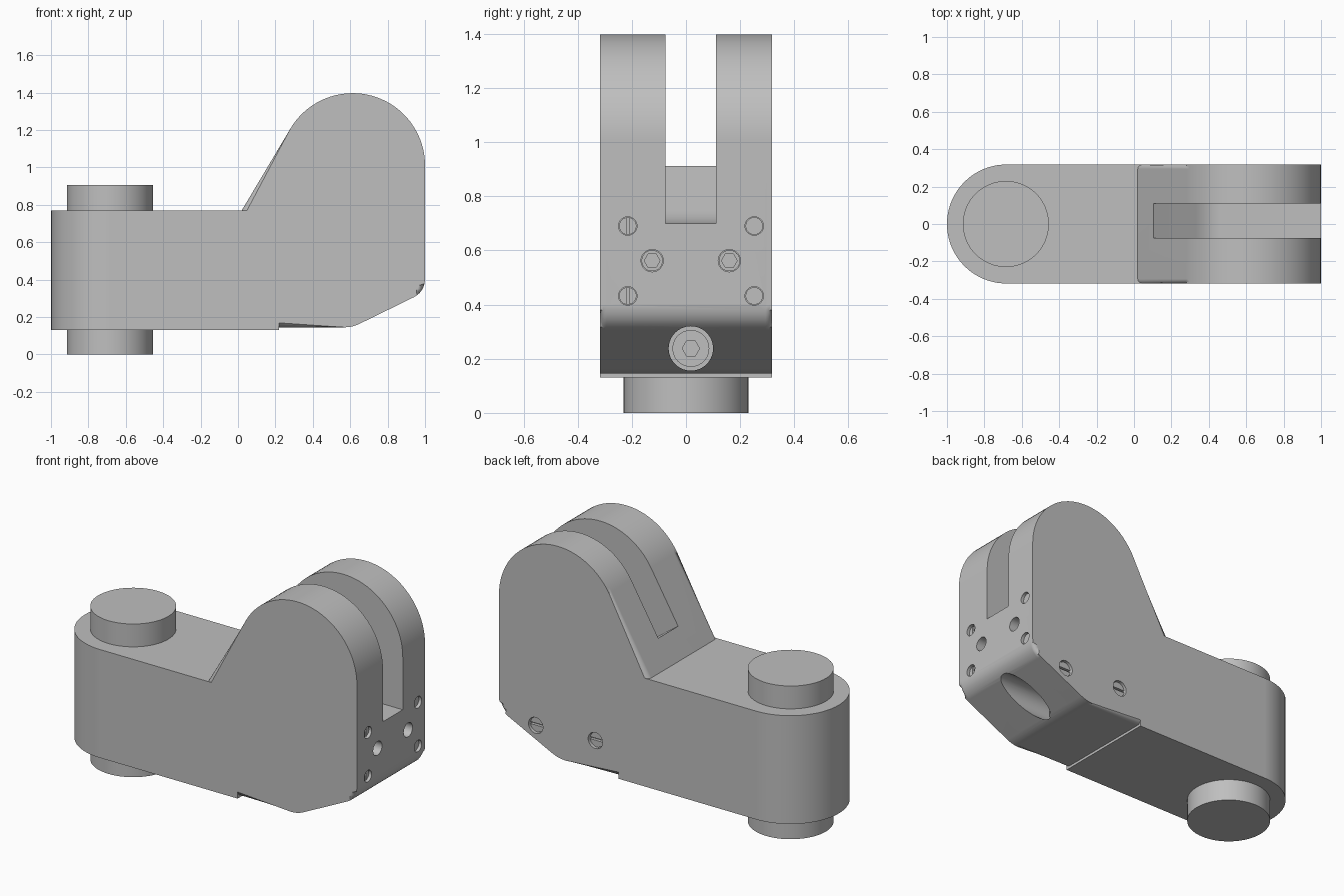
import bpy, bmesh, math
from mathutils import Vector

if "Cube" in bpy.data.objects:
    bpy.data.objects.remove(bpy.data.objects["Cube"])

grey = bpy.data.materials.new("plain grey")
grey.diffuse_color = (0.52, 0.52, 0.52, 1)
grey.use_nodes = True
grey.node_tree.nodes["Principled BSDF"].inputs["Base Color"].default_value = grey.diffuse_color

W = 0.318  # half width of the body
AXES = {'X': Vector((1, 0, 0)), 'Y': Vector((0, 1, 0)), 'Z': Vector((0, 0, 1))}


def finish(name, bm):
    bmesh.ops.recalc_face_normals(bm, faces=bm.faces[:])
    me = bpy.data.meshes.new(name)
    bm.to_mesh(me)
    bm.free()
    me.materials.append(grey)
    ob = bpy.data.objects.new(name, me)
    bpy.context.collection.objects.link(ob)
    return ob


def prism(name, pts, lo, hi, axis='Y', bevel=0, skip=()):
    """Extrude a 2D outline along an axis; round its rims except the skipped sides."""
    place = {'X': lambda a, b, t: (t, a, b), 'Y': lambda a, b, t: (a, t, b),
             'Z': lambda a, b, t: (a, b, t)}[axis]
    bm = bmesh.new()
    rings = [[bm.verts.new(place(a, b, t)) for a, b in pts] for t in (lo, hi)]
    n = len(pts)
    for r in rings:
        bm.faces.new(r)
    for i in range(n):
        j = (i + 1) % n
        bm.faces.new((rings[0][i], rings[0][j], rings[1][j], rings[1][i]))
    if bevel:
        rims = [bm.edges.get((r[i], r[(i + 1) % n])) for r in rings
                for i in range(n) if i not in skip]
        bmesh.ops.bevel(bm, geom=rims, offset=bevel, segments=4, profile=0.5, affect='EDGES')
    return finish(name, bm)


def arc(cx, cy, r, a0, a1, n):
    return [(cx + r * math.cos(math.radians(a0 + (a1 - a0) * i / n)),
             cy + r * math.sin(math.radians(a0 + (a1 - a0) * i / n))) for i in range(n + 1)]


def curve(a, c, b, n=6):
    """Rounded corner from a to b around corner point c."""
    return [tuple((1 - t) ** 2 * a[k] + 2 * t * (1 - t) * c[k] + t * t * b[k] for k in (0, 1))
            for t in (i / n for i in range(n + 1))]


def disc(name, u, v, r, lo, hi, axis, n=40):
    return prism(name, arc(u, v, r, 0, 360 * (n - 1) / n, n - 1), lo, hi, axis)


def cut(target, cutter):
    mod = target.modifiers.new("cut", 'BOOLEAN')
    mod.operation, mod.solver, mod.object = 'DIFFERENCE', 'EXACT', cutter
    bpy.context.view_layer.objects.active = target
    bpy.ops.object.modifier_apply(modifier=mod.name)
    bpy.data.objects.remove(cutter, do_unlink=True)


# Horizontal arm with a round end
disc_x = -1 + W
arm = prism("arm", arc(disc_x, 0, W, 90, 270, 40) + [(0.22, -W), (0.22, W)], 0.13, 0.77, 'Z')

# Pivot pin through the arm end
disc("pivot_pin_top", -0.685, 0, 0.23, 0.76, 0.905, 'Z', 64)
disc("pivot_pin_bottom", -0.685, 0, 0.23, 0.0, 0.14, 'Z', 64)

# Fork head: seam points, underside, chamfer, back and rounded top
outline = [(0.02, 0.77), (0.22, 0.77), (0.22, 0.145)]
outline += curve((0.57, 0.145), (0.61, 0.145), (0.65, 0.164), 4)
outline += curve((0.94, 0.306), (0.995, 0.334), (1.0, 0.40), 6)
outline += arc(0.613, 1.01, 0.387, 0, 149.3, 36)
head = prism("fork_head", outline, -W, W, 'Y', 0.024, skip=(0, 1))

# Slot between the fork cheeks, with a ramp blending into a flat floor
floor = [(-0.05, 1.024)] + curve((0.33, 0.747), (0.395, 0.70), (0.46, 0.70), 8)
cut(head, prism("slot_cutter", floor + [(1.1, 0.70), (1.1, 1.6), (-0.05, 1.6)], -0.075, 0.11))


def socket_screw(name, y, z, r, hex_r, face, depth):
    """Cylinder head with a hexagonal socket, facing +x."""
    ob = disc(name, y, z, r, face - depth, face, 'X')
    cut(ob, disc("hex_cutter", y, z, hex_r, face - depth * 0.6, face + 0.1, 'X', 6))


# Small slotted screws and plain plugs in the end face
for level, z in (("upper", 0.69), ("lower", 0.432)):
    for y, slotted in ((-0.215, True), (0.252, False)):
        cut(head, disc("hole_cutter", y, z, 0.034, 0.95, 1.1, 'X'))
        ob = disc(level + ("_end_screw" if slotted else "_end_plug"), y, z, 0.032, 0.945, 0.983, 'X')
        if slotted:
            s = 0.005
            cut(ob, prism("slot_cutter", [(y - s, z - 0.1), (y + s, z - 0.1), (y + s, z + 0.1),
                                          (y - s, z + 0.1)], 0.965, 1.1, 'X'))

# Recessed socket screws in the end face
for side, y in (("front", -0.125), ("back", 0.16)):
    cut(head, disc("hole_cutter", y, 0.562, 0.041, 0.88, 1.1, 'X'))
    socket_screw(side + "_socket_screw", y, 0.562, 0.039, 0.029, 0.94, 0.06)

# Large bore through the chamfer with its clamp screw
cut(head, disc("bore_cutter", 0.018, 0.238, 0.082, 0.48, 1.2, 'X', 56))
socket_screw("clamp_screw", 0.018, 0.238, 0.068, 0.032, 0.57, 0.1)

# Slotted screws on the back side
for side, x, z in (("outer", 0.76, 0.30), ("inner", 0.37, 0.315)):
    cut(head, disc("hole_cutter", x, z, 0.047, 0.27, 0.5, 'Y'))
    ob = disc(side + "_side_screw", x, z, 0.044, 0.26, 0.303, 'Y')
    cut(ob, prism("slot_cutter", [(x - 0.1, z - 0.006), (x + 0.1, z - 0.006),
                                  (x + 0.1, z + 0.006), (x - 0.1, z + 0.006)], 0.285, 0.5, 'Y'))

# Smooth the curves and keep the edges crisp
for ob in bpy.context.collection.objects:
    bpy.ops.object.select_all(action='DESELECT')
    ob.select_set(True)
    bpy.context.view_layer.objects.active = ob
    bpy.ops.object.shade_smooth_by_angle(angle=math.radians(30))
    mod = ob.modifiers.new("even shading", 'WEIGHTED_NORMAL')
    mod.keep_sharp = True
